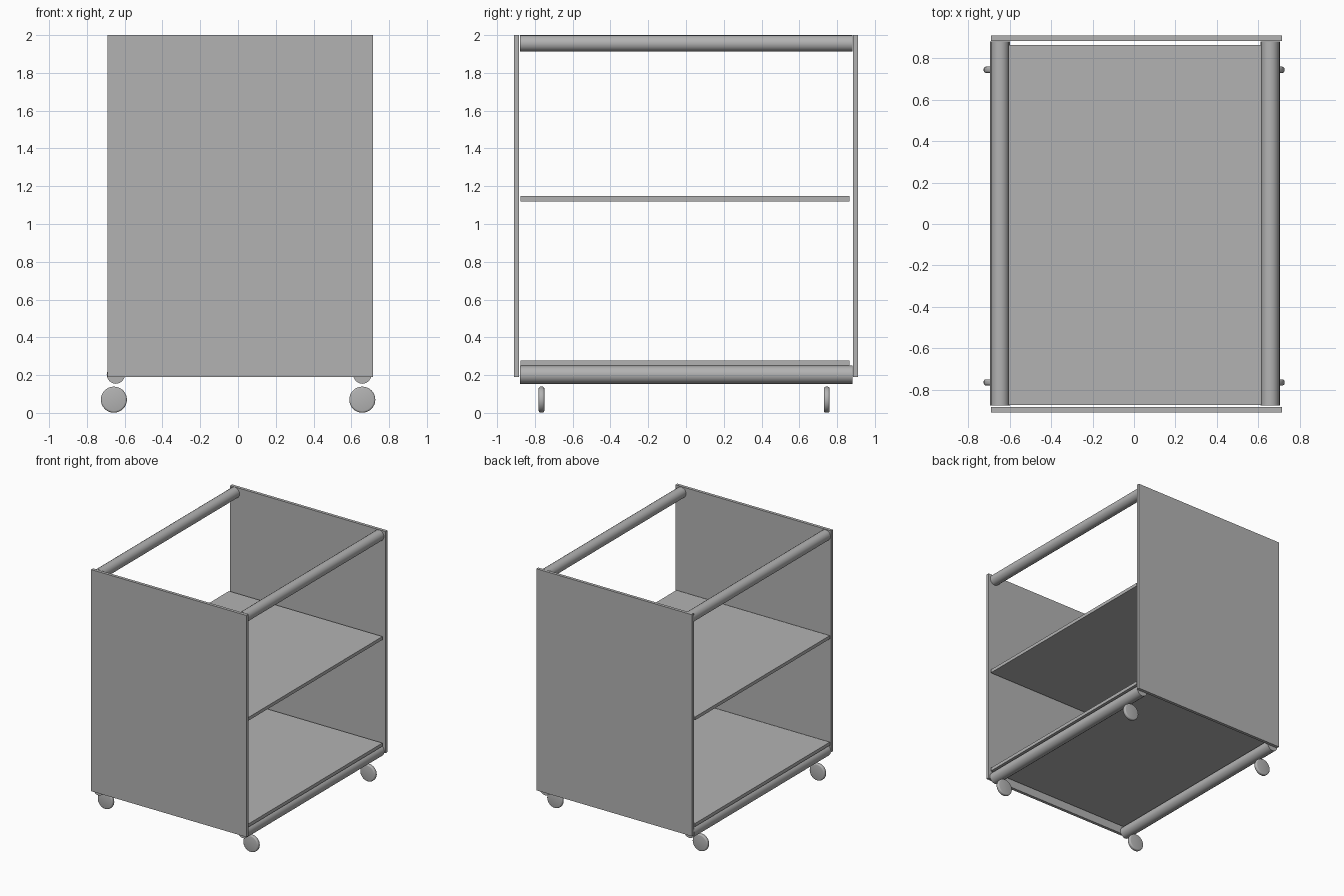
import bpy
import bmesh
import math
from mathutils import Matrix

if "Cube" in bpy.data.objects:
    bpy.data.objects.remove(bpy.data.objects["Cube"], do_unlink=True)

grey = bpy.data.materials.new("plain grey")
grey.use_nodes = True
COLOUR = (0.45, 0.45, 0.45, 1)
grey.diffuse_color = COLOUR
grey.node_tree.nodes["Principled BSDF"].inputs["Base Color"].default_value = COLOUR


def add_object(name, bm, smooth=False):
    mesh = bpy.data.meshes.new(name)
    bm.to_mesh(mesh)
    bm.free()
    mesh.materials.append(grey)
    obj = bpy.data.objects.new(name, mesh)
    bpy.context.collection.objects.link(obj)
    if smooth:
        bpy.ops.object.select_all(action="DESELECT")
        obj.select_set(True)
        bpy.context.view_layer.objects.active = obj
        bpy.ops.object.shade_smooth_by_angle(angle=math.radians(35))
    return obj


def box(name, low, high):
    bm = bmesh.new()
    bmesh.ops.create_cube(bm, size=1)
    for v in bm.verts:
        v.co = [(a + b) / 2 + c * (b - a) for a, b, c in zip(low, high, v.co)]
    return add_object(name, bm)


def rod(name, centre, radius, length, sides, rim=0):
    """Cylinder along y with an optional rounded rim."""
    bm = bmesh.new()
    bmesh.ops.create_cone(bm, cap_ends=True, segments=sides, radius1=radius,
                          radius2=radius, depth=length,
                          matrix=Matrix.Rotation(math.pi / 2, 4, "X"))
    if rim:
        edges = [e for e in bm.edges
                 if abs(e.verts[0].co.y - e.verts[1].co.y) < length / 2]
        bmesh.ops.bevel(bm, geom=edges, offset=rim, segments=3,
                        profile=0.5, affect="EDGES")
    bmesh.ops.translate(bm, verts=bm.verts, vec=centre)
    return add_object(name, bm, smooth=True)


# End panels
box("front_panel", (-0.69, -0.91, 0.19), (0.715, -0.885, 2))
box("back_panel", (-0.69, 0.885, 0.19), (0.715, 0.91, 2))

# Shelves
for name, z in (("lower_shelf", 0.25), ("middle_shelf", 1.12)):
    box(name, (-0.687, -0.875, z), (0.70, 0.865, z + 0.027))

# Rails along both open sides, and the wheels below them
for side, x in (("right", -0.647), ("left", 0.658)):
    rod(side + "_top_rail", (x, 0.002, 1.956), 0.044, 1.76, 16)
    rod(side + "_bottom_rail", (x, 0.002, 0.202), 0.048, 1.76, 16)
    for end, y in (("front", -0.765), ("back", 0.745)):
        rod(f"{end}_{side}_wheel", (x - 0.01 if x < 0 else x, y, 0.07),
            0.069, 0.03, 32, rim=0.01)
